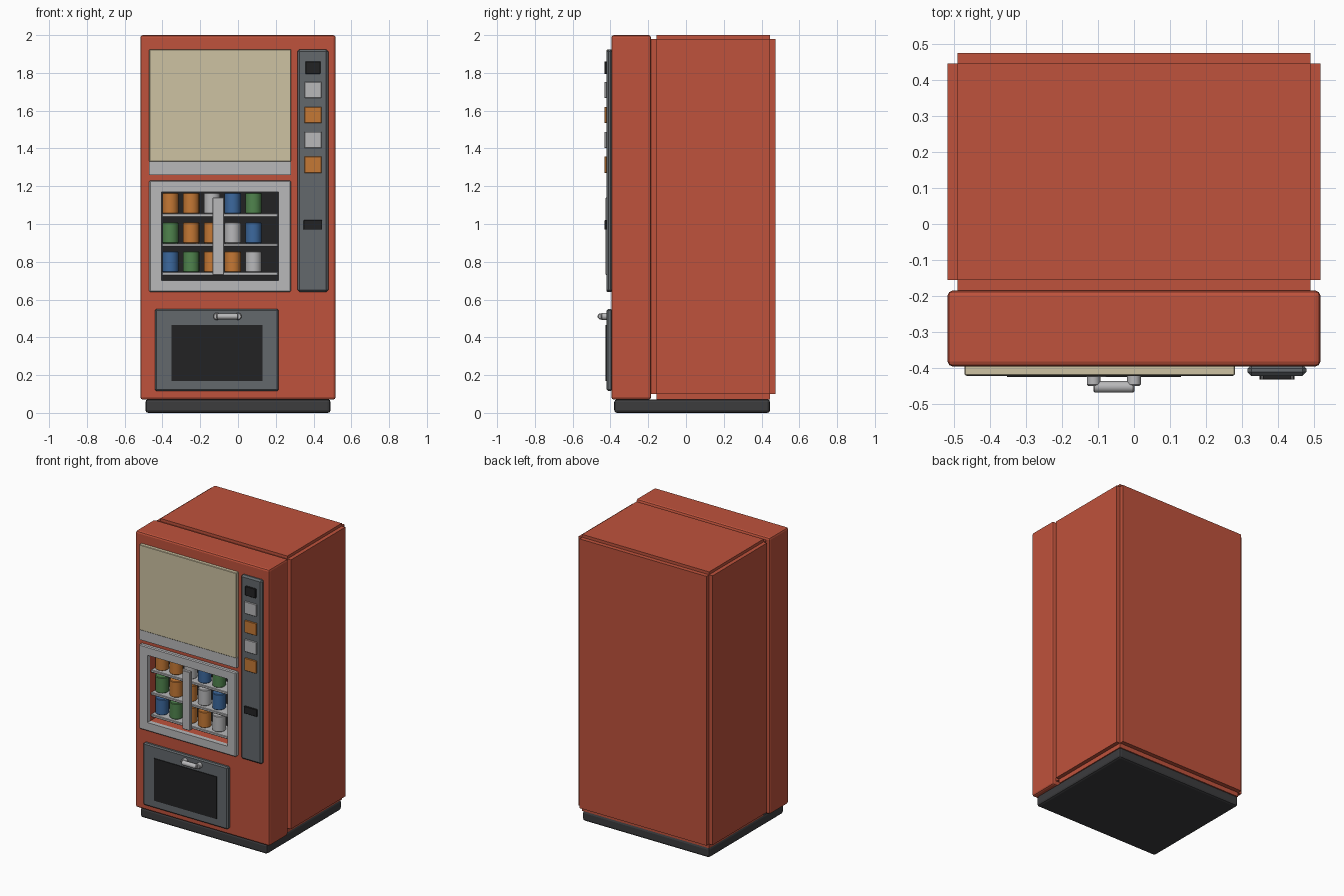
import bpy, bmesh, math
from mathutils import Matrix, Vector

if "Cube" in bpy.data.objects:
    bpy.data.objects.remove(bpy.data.objects["Cube"])


def material(name, r, g, b):
    m = bpy.data.materials.new(name)
    m.use_nodes = True
    m.diffuse_color = (r, g, b, 1)
    m.node_tree.nodes["Principled BSDF"].inputs["Base Color"].default_value = (r, g, b, 1)
    return m


RED = material("red paint", 0.52, 0.085, 0.045)
CREAM = material("cream panel", 0.61, 0.54, 0.36)
LIGHT = material("light grey metal", 0.48, 0.48, 0.49)
GREY = material("slate grey", 0.125, 0.14, 0.15)
BLACK = material("black", 0.016, 0.016, 0.017)
DARK = material("charcoal base", 0.045, 0.045, 0.048)
ORANGE = material("orange", 0.56, 0.19, 0.035)
BLUE = material("blue", 0.045, 0.14, 0.34)
GREEN = material("green", 0.08, 0.23, 0.075)


def finish(name, bm, mat):
    mesh = bpy.data.meshes.new(name)
    bm.to_mesh(mesh)
    bm.free()
    mesh.materials.append(mat)
    ob = bpy.data.objects.new(name, mesh)
    bpy.context.collection.objects.link(ob)
    return ob


def box(name, mat, xs, ys, zs, bevel=0.0, segments=1):
    """Box spanning the three given ranges, with optional bevelled edges."""
    bm = bmesh.new()
    spans = (xs, ys, zs)
    centre = Vector([(a + b) / 2 for a, b in spans])
    size = Matrix.Diagonal([b - a for a, b in spans] + [1])
    bmesh.ops.create_cube(bm, size=1, matrix=Matrix.Translation(centre) @ size)
    if bevel:
        bmesh.ops.bevel(bm, geom=bm.edges[:], offset=bevel, segments=segments,
                        profile=0.5, affect='EDGES')
    return finish(name, bm, mat)


def rod(name, mat, centre, radius, length, axis="Z", bevel=0.004):
    """Smooth cylinder with softened rims."""
    bm = bmesh.new()
    turn = {"Z": Matrix(), "X": Matrix.Rotation(math.pi / 2, 4, 'Y'),
            "Y": Matrix.Rotation(math.pi / 2, 4, 'X')}[axis]
    bmesh.ops.create_cone(bm, cap_ends=True, segments=20, radius1=radius, radius2=radius,
                          depth=length, matrix=Matrix.Translation(centre) @ turn)
    rims = [e for e in bm.edges if any(len(f.verts) > 4 for f in e.link_faces)]
    bmesh.ops.bevel(bm, geom=rims, offset=bevel, segments=1, affect='EDGES')
    ob = finish(name, bm, mat)
    bpy.ops.object.select_all(action='DESELECT')
    ob.select_set(True)
    bpy.context.view_layer.objects.active = ob
    bpy.ops.object.shade_smooth_by_angle(angle=math.radians(35))
    return ob


def cut(ob, cutter):
    mod = ob.modifiers.new("opening", 'BOOLEAN')
    mod.operation = 'DIFFERENCE'
    mod.object = cutter
    bpy.context.view_layer.objects.active = ob
    bpy.ops.object.modifier_apply(modifier=mod.name)


# Cabinet: a core with raised side, back and top panels
box("cabinet_side_panels", RED, (-0.517, 0.517), (-0.155, 0.445), (0.1, 1.98))
box("cabinet_back_panel", RED, (-0.49, 0.49), (-0.19, 0.475), (0.1, 1.98))
box("cabinet_top_panel", RED, (-0.49, 0.49), (-0.155, 0.445), (0.07, 2.0))
box("base", DARK, (-0.49, 0.49), (-0.38, 0.445), (0, 0.072), 0.015, 2)

# Front door and window frame, both opened by one cutter
door = box("front_door", RED, (-0.517, 0.517), (-0.395, -0.185), (0.07, 2.0), 0.013, 2)
frame = box("window_frame", LIGHT, (-0.47, 0.28), (-0.422, -0.39), (0.64, 1.23), 0.006)
cutter = box("window_cutter", RED, (-0.405, 0.215), (-0.5, -0.24), (0.7, 1.17))
cut(door, cutter)
cut(frame, cutter)
bpy.data.objects.remove(cutter)

# Display interior: back plate, shelves and cans
box("display_back", BLACK, (-0.405, 0.215), (-0.248, -0.239), (0.7, 1.17))
rows = [
    (1.055, (ORANGE, ORANGE, LIGHT, BLUE, GREEN)),
    (0.898, (GREEN, ORANGE, ORANGE, LIGHT, BLUE)),
    (0.745, (BLUE, GREEN, ORANGE, ORANGE, LIGHT)),
]
for r, (z, colours) in enumerate(rows):
    box(f"shelf_{r + 1}", LIGHT, (-0.403, 0.213), (-0.385, -0.248), (z - 0.018, z), 0.003)
    for c, colour in enumerate(colours):
        rod(f"can_{r + 1}_{c + 1}", colour, (-0.358 + 0.11 * c, -0.325, z + 0.055),
            0.043, 0.11)
box("window_bar", LIGHT, (-0.135, -0.075), (-0.425, -0.4), (0.73, 1.14), 0.003)

# Upper sign panel with a grey strip below
box("sign_panel", CREAM, (-0.47, 0.28), (-0.42, -0.39), (1.33, 1.925), 0.003)
box("sign_strip", LIGHT, (-0.47, 0.28), (-0.416, -0.39), (1.26, 1.33))

# Control panel and its buttons
box("control_panel", GREY, (0.315, 0.478), (-0.422, -0.39), (0.64, 1.925), 0.011)
buttons = [
    ("display", BLACK, 0.04, 1.795, 1.86),
    ("button_1", LIGHT, 0.045, 1.668, 1.752),
    ("button_2", ORANGE, 0.045, 1.535, 1.62),
    ("button_3", LIGHT, 0.045, 1.402, 1.488),
    ("button_4", ORANGE, 0.045, 1.27, 1.357),
    ("coin_slot", BLACK, 0.049, 0.97, 1.02),
]
for name, mat, half, low, high in buttons:
    box(name, mat, (0.397 - half, 0.397 + half), (-0.432, -0.415), (low, high), 0.002)

# Collection hatch with handle
box("hatch", GREY, (-0.44, 0.215), (-0.42, -0.39), (0.115, 0.55), 0.008)
box("hatch_window", BLACK, (-0.352, 0.13), (-0.425, -0.417), (0.17, 0.465))
for side, x in (("right", -0.112), ("left", 0.0)):
    rod(f"handle_post_{side}", LIGHT, (x, -0.431, 0.511), 0.019, 0.036, "Y")
rod("handle_bar", LIGHT, (-0.056, -0.452, 0.511), 0.016, 0.114, "X")
